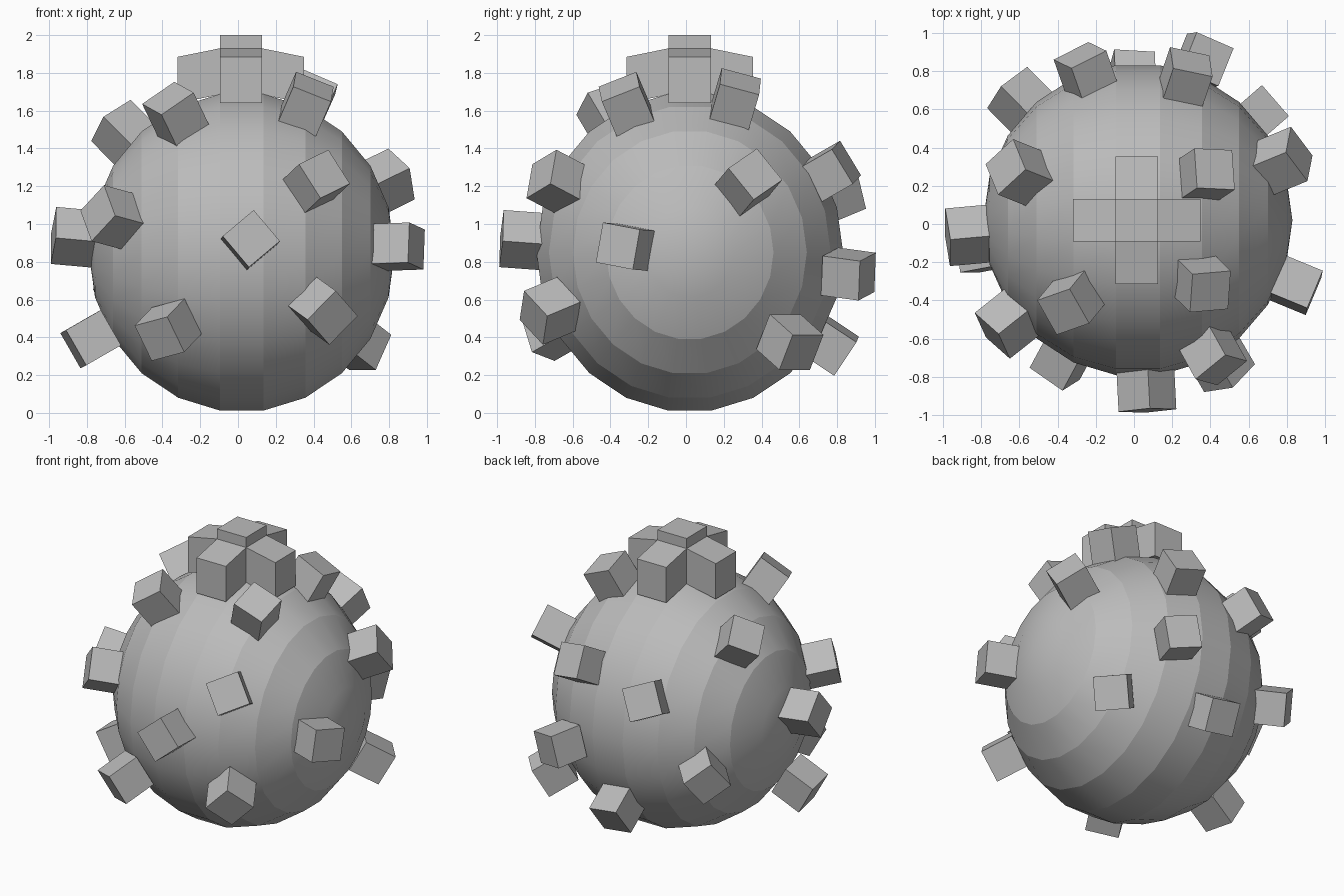
import bpy
import bmesh
from math import cos, sin, radians
from mathutils import Matrix, Vector

default_cube = bpy.data.objects.get("Cube")
if default_cube:
    bpy.data.objects.remove(default_cube, do_unlink=True)

CENTRE = Vector((0.02, 0.02, 0.85))
BLOCK = 0.215

# Single plain grey for everything
grey = bpy.data.materials.new("plain_grey")
grey.use_nodes = True
colour = (0.5, 0.5, 0.5, 1.0)
grey.diffuse_color = colour
grey.node_tree.nodes["Principled BSDF"].inputs["Base Color"].default_value = colour


def add_object(name, mesh_builder):
    """Turn a bmesh into a named grey object."""
    mesh = bpy.data.meshes.new(name)
    mesh_builder.to_mesh(mesh)
    mesh_builder.free()
    mesh.materials.append(grey)
    result = bpy.data.objects.new(name, mesh)
    bpy.context.collection.objects.link(result)
    return result


def add_body():
    """Slightly tall ball with its poles on the x axis and banded shading."""
    builder = bmesh.new()
    bmesh.ops.create_uvsphere(builder, u_segments=22, v_segments=11, radius=1)
    for face in builder.faces:
        face.smooth = True
    # Ring edges stay sharp, except the ring closest to each pole
    for edge in builder.edges:
        first, second = (vert.co.z for vert in edge.verts)
        if abs(first - second) < 0.001 and abs(first) < 0.9:
            edge.smooth = False
    turn = Matrix.Rotation(radians(90), 4, "Y")
    stretch = Matrix.Diagonal((0.81, 0.82, 0.855, 1))
    bmesh.ops.transform(builder, verts=builder.verts,
                        matrix=Matrix.Translation(CENTRE) @ stretch @ turn)
    return add_object("body", builder)


def add_stud(name, x, y, z, twist):
    """Cube facing away from the body centre, twisted about that direction."""
    place = Vector((x, y, z))
    out = (place - CENTRE).normalized()
    side = Vector((0, 0, 1)).cross(out).normalized()
    up = out.cross(side)
    angle = radians(twist)
    across = side * cos(angle) + up * sin(angle)
    along = out.cross(across)
    turn = Matrix((across, along, out)).transposed().to_4x4()
    builder = bmesh.new()
    bmesh.ops.create_cube(builder, size=BLOCK,
                          matrix=Matrix.Translation(place) @ turn)
    return add_object(name, builder)


def add_crown_block(name, direction, top):
    """Upright crown block; arm blocks slope down away from the middle."""
    width, height, drop = 0.223, 0.245, 0.045
    builder = bmesh.new()
    bmesh.ops.create_cube(builder, size=1)
    for vert in builder.verts:
        outward = vert.co.xy.dot(direction) + direction.length / 2
        flat = (vert.co.xy + direction) * width
        level = top + (vert.co.z - 0.5) * height - drop * outward
        vert.co = (CENTRE.x + flat.x - 0.005, CENTRE.y + flat.y, level)
    return add_object(name, builder)


add_body()

# Crown: a raised middle block with four sloping arms
add_crown_block("crown_middle", Vector((0, 0)), 2.0)
arms = {"left": (1, 0), "right": (-1, 0), "front": (0, -1), "back": (0, 1)}
for side_name, direction in arms.items():
    add_crown_block("crown_arm_" + side_name, Vector(direction), 1.93)

# Studs spread over the body: x, y, z and twist in degrees
studs = {
    "upper": [
        (-0.33, -0.41, 1.58, 64),
        (0.36, -0.315, 1.635, 45),
        (0.38, 0.26, 1.66, 57),
        (-0.6, 0.27, 1.475, 55),
    ],
    "shoulder": [
        (0.41, -0.68, 1.22, 23),
        (0.775, 0.33, 1.22, 32),
        (-0.66, -0.52, 1.035, 40),
        (0.27, 0.76, 1.275, 14),
        (-0.25, 0.79, 1.17, 20),
    ],
    "middle": [
        (-0.87, -0.06, 0.93, 40),
        (0.065, -0.87, 0.915, 40),
        (0.845, -0.32, 0.88, -10),
        (-0.59, 0.64, 0.69, 38),
        (0.36, 0.86, 0.735, 12),
    ],
    "lower": [
        (-0.78, -0.13, 0.39, 5),
        (-0.37, -0.7, 0.44, 14),
        (0.45, -0.72, 0.54, 49),
        (0.63, 0.55, 0.375, 0),
        (-0.01, 0.76, 0.36, 10),
    ],
}
for level_name, places in studs.items():
    for number, values in enumerate(places, start=1):
        add_stud(f"{level_name}_stud_{number}", *values)
